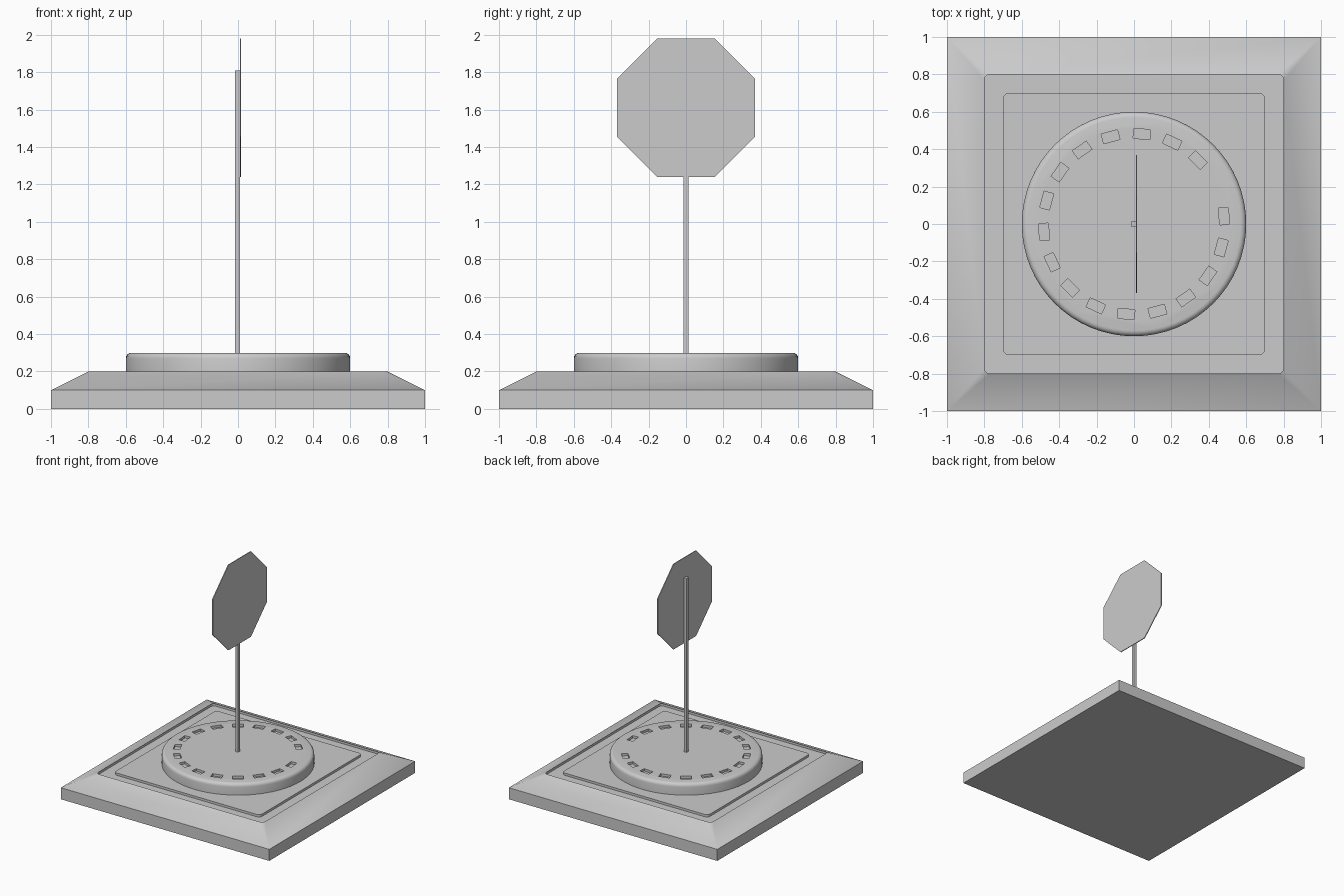
import bpy, bmesh, math
from mathutils import Matrix, Vector

if "Cube" in bpy.data.objects:
    bpy.data.objects.remove(bpy.data.objects["Cube"])


def add_object(name, bm, smooth=None):
    bmesh.ops.recalc_face_normals(bm, faces=bm.faces)
    me = bpy.data.meshes.new(name)
    bm.to_mesh(me)
    bm.free()
    ob = bpy.data.objects.new(name, me)
    bpy.context.collection.objects.link(ob)
    if smooth:
        bpy.ops.object.select_all(action='DESELECT')
        ob.select_set(True)
        bpy.context.view_layer.objects.active = ob
        bpy.ops.object.shade_smooth_by_angle(angle=math.radians(smooth))
    return ob


def rounded_square(half, r, z, segs=5):
    pts = []
    for q in range(4):
        c = math.radians(45 + 90 * q)
        cx = math.copysign(half - r, math.cos(c))
        cy = math.copysign(half - r, math.sin(c))
        for i in range(segs + 1):
            a = math.radians(90 * q + 90 * i / segs)
            pts.append((cx + r * math.cos(a), cy + r * math.sin(a), z))
    return pts


def loft(name, rings, smooth=None):
    bm = bmesh.new()
    loops = [[bm.verts.new(p) for p in ring] for ring in rings]
    n = len(loops[0])
    for a, b in zip(loops, loops[1:]):
        for i in range(n):
            j = (i + 1) % n
            bm.faces.new((a[i], a[j], b[j], b[i]))
    bm.faces.new(loops[0][::-1])
    bm.faces.new(loops[-1])
    bmesh.ops.remove_doubles(bm, verts=bm.verts, dist=1e-5)
    return add_object(name, bm, smooth)


def circle(r, z, n=64):
    return [(r * math.cos(2 * math.pi * i / n), r * math.sin(2 * math.pi * i / n), z)
            for i in range(n)]


# Square plinth: sloped sides, shallow groove, inner plate
plinth = [(1, 0, 0), (1, 0, 0.1), (0.8, 0.03, 0.2), (0.8, 0.03, 0.18),
          (0.7, 0.03, 0.18), (0.7, 0.03, 0.2)]
loft("plinth", [rounded_square(*p) for p in plinth], 35)

# Round turntable with rolled top edge
b = 0.03
rings = [circle(0.6, 0.195)]
for i in range(5):
    a = math.pi / 2 * i / 4
    rings.append(circle(0.6 - b + b * math.cos(a), 0.3 - b + b * math.sin(a)))
turntable = loft("turntable", rings)

# Ring of shallow slots cut in the turntable, one position left solid
bm = bmesh.new()
for k in range(18):
    if k == 1:
        continue
    m = (Matrix.Rotation(math.radians(5 + 20 * k), 4, 'Z')
         @ Matrix.Translation((0.483, 0, 0.305))
         @ Matrix.Diagonal((0.053, 0.09, 0.05, 1)))
    bmesh.ops.create_cube(bm, size=1, matrix=m)
cutter = add_object("slot_cutter", bm)
mod = turntable.modifiers.new("slots", 'BOOLEAN')
mod.operation = 'DIFFERENCE'
mod.solver = 'EXACT'
mod.object = cutter
bpy.context.view_layer.objects.active = turntable
bpy.ops.object.select_all(action='DESELECT')
turntable.select_set(True)
bpy.ops.object.modifier_apply(modifier="slots")
bpy.ops.object.shade_smooth_by_angle(angle=math.radians(35))
bpy.data.objects.remove(cutter)

# Square post
post = loft("post", [rounded_square(0.014, 0.004, z, 2) for z in (0.29, 1.81)])
post.location.x = -0.003

# Octagonal sign plate facing +x
R = 0.37 / math.cos(math.pi / 8)
sign = []
for x in (0.010, 0.017):
    sign.append([(x, R * math.cos(math.pi / 8 + math.pi / 4 * i),
                  1.61 + R * math.sin(math.pi / 8 + math.pi / 4 * i)) for i in range(8)])
loft("sign_plate", sign)
